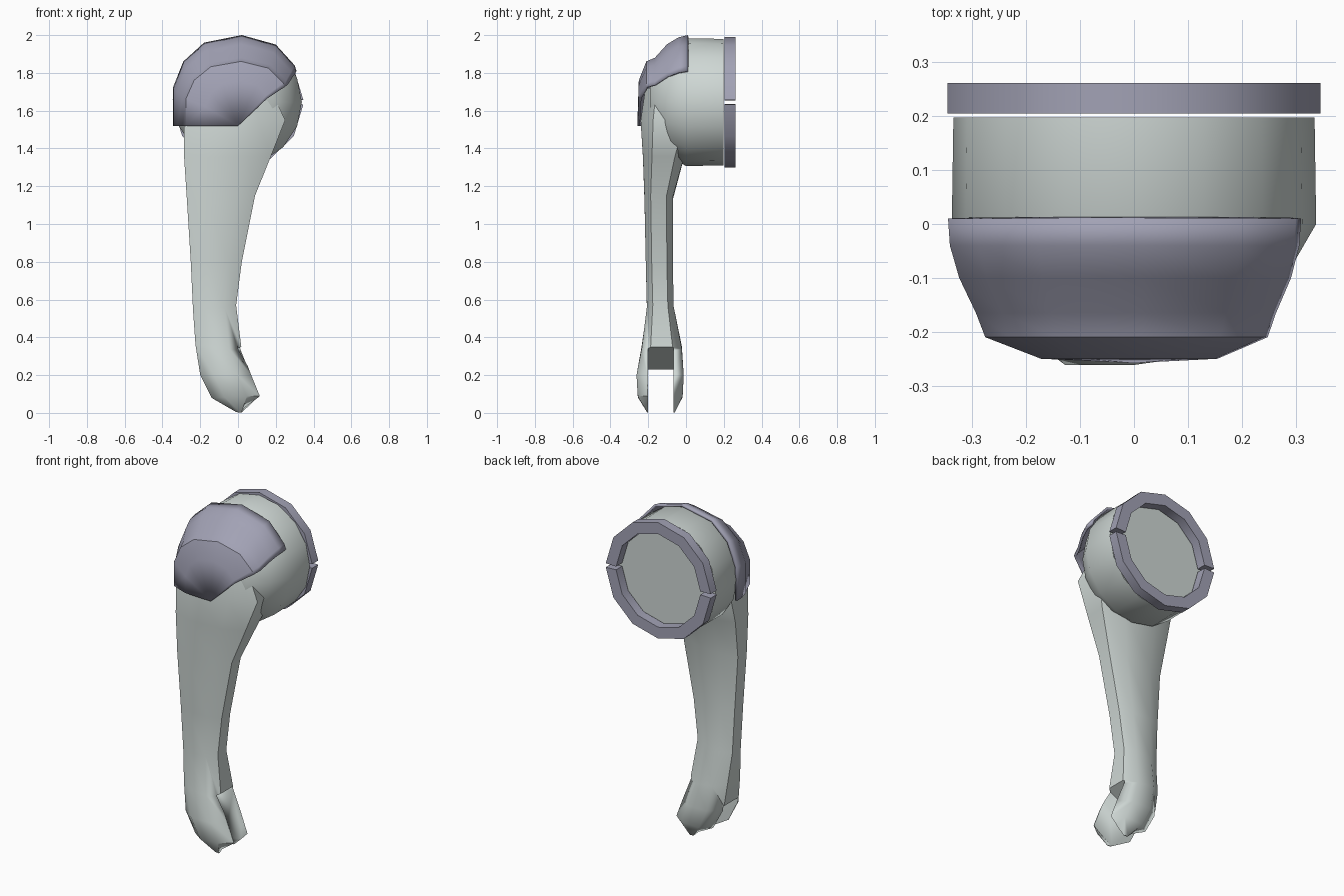
import bpy, bmesh
from math import pi, sin, cos, radians

if "Cube" in bpy.data.objects:
    bpy.data.objects.remove(bpy.data.objects["Cube"])


def material(name, rgb):
    m = bpy.data.materials.new(name)
    m.diffuse_color = (*rgb, 1)
    m.use_nodes = True
    m.node_tree.nodes["Principled BSDF"].inputs["Base Color"].default_value = m.diffuse_color
    return m


PALE = material("pale_grey", (0.62, 0.68, 0.66))
DARK = material("slate", (0.36, 0.36, 0.46))


def loft(name, rows, mat, angle=40, closed=True, ends=True):
    """Skin a list of equally long point rows."""
    bm = bmesh.new()
    vs = [[bm.verts.new(p) for p in row] for row in rows]
    n = len(rows[0])
    for a, b in zip(vs, vs[1:]):
        for i in range(n if closed else n - 1):
            j = (i + 1) % n
            bm.faces.new((a[i], a[j], b[j], b[i]))
    if ends:
        bm.faces.new(vs[0][::-1])
        bm.faces.new(vs[-1])
    bmesh.ops.remove_doubles(bm, verts=bm.verts, dist=0.0005)
    bmesh.ops.recalc_face_normals(bm, faces=bm.faces)
    me = bpy.data.meshes.new(name)
    bm.to_mesh(me)
    bm.free()
    ob = bpy.data.objects.new(name, me)
    bpy.context.collection.objects.link(ob)
    if mat:
        me.materials.append(mat)
    bpy.ops.object.select_all(action='DESELECT')
    ob.select_set(True)
    bpy.context.view_layer.objects.active = ob
    bpy.ops.object.shade_smooth_by_angle(angle=radians(angle))
    return ob


# Arm: chamfered sections, each (left x, left z, right x, right z, front y, back y)
SECTIONS = [
    (-.20, 1.72, .17, 1.72, -.215, .05),
    (-.285, 1.54, .25, 1.55, -.24, .06),
    (-.285, 1.35, .175, 1.36, -.228, -.01),
    (-.27, 1.12, .09, 1.15, -.22, -.07),
    (-.25, .80, .02, .80, -.213, -.07),
    (-.238, .54, -.01, .57, -.207, -.065),
    (-.225, .36, .02, .33, -.235, -.022),
    (-.20, .20, .07, .20, -.262, -.012),
    (-.14, .08, .115, .09, -.255, -.018),
    (-.02, .005, .03, .0, -.205, -.06),
]


def section(lx, lz, rx, rz, f, b):
    cy = .22 * (b - f)
    uv = [(0, f + cy), (.27, f), (.73, f), (1, f + cy),
          (1, b - cy), (.73, b), (.27, b), (0, b - cy)]
    return [(lx + (rx - lx) * u, y, lz + (rz - lz) * u) for u, y in uv]


arm = loft("arm", [section(*s) for s in SECTIONS], PALE, 50)

# Slot that splits the lower end of the arm into two prongs
slot_outline = [(-.4, .125), (.2, .448), (.3, -.2), (-.4, -.2)]
cutter = loft("slot_cutter", [[(x, y, z) for x, z in slot_outline] for y in (-.2, -.065)], None)
cutter.hide_render = True
cutter.hide_viewport = True
cut = arm.modifiers.new("slot", 'BOOLEAN')
cut.object = cutter
cut.operation = 'DIFFERENCE'
cut.solver = 'EXACT'

# Round hub, tapering towards the front under the cap
CZ = 1.645
loft("hub", [[(r * cos(2 * pi * i / 16), y, CZ + r * sin(2 * pi * i / 16)) for i in range(16)]
             for y, r in ((.198, .335), (0, .338), (-.1, .28), (-.19, .19))], PALE, 50)

# Cap: the rim outline shrinks towards the middle of the lower front edge
RIM = [(-.345, 1.52), (-.345, 1.72), (-.29, 1.86), (-.18, 1.96),
       (.02, 2.0), (.2, 1.95), (.30, 1.84), (.31, 1.81)]
STEPS = [(.01, 1, 1), (-.04, .99, .975), (-.1, .94, .9), (-.165, .85, .75),
         (-.21, .8, .71), (-.25, .5, .5), (-.258, 0, 0)]
cap = loft("cap", [[(x * sx, y, 1.52 + (z - 1.52) * sz) for x, z in RIM]
                   for y, sx, sz in STEPS], DARK, 45, closed=False, ends=False)
shell = cap.modifiers.new("thickness", 'SOLIDIFY')
shell.thickness = .014
shell.offset = -1

# Split ring behind the hub: two half arcs with a narrow gap
for name, start in (("ring_upper", 0), ("ring_lower", pi)):
    rows = []
    for i in range(7):
        a = start + radians(2) + (pi - radians(4)) * i / 6
        rows.append([(r * cos(a), y, CZ + r * sin(a)) for r, y in
                     ((.278, .205), (.346, .205), (.346, .262), (.278, .262))])
    loft(name, rows, DARK, 35)
